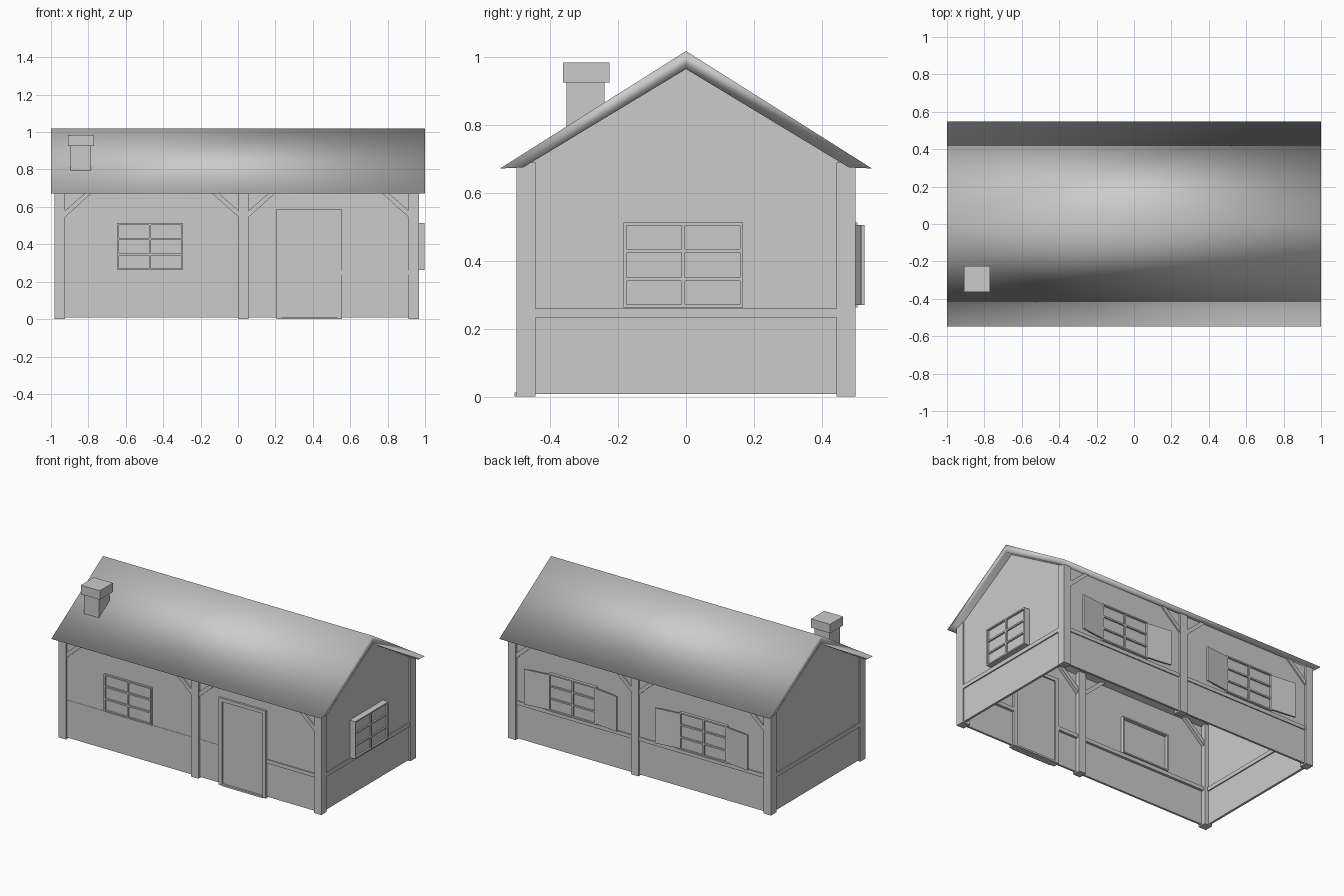
import bpy, bmesh
from math import radians

if "Cube" in bpy.data.objects:
    bpy.data.objects.remove(bpy.data.objects["Cube"])


def add_box(bm, x0, x1, y0, y1, z0, z1):
    v = [bm.verts.new((x, y, z)) for x in (x0, x1) for y in (y0, y1) for z in (z0, z1)]
    for f in ((0, 1, 3, 2), (4, 6, 7, 5), (0, 4, 5, 1), (2, 3, 7, 6), (0, 2, 6, 4), (1, 5, 7, 3)):
        bm.faces.new([v[i] for i in f])


def finish(bm, name, smooth=False):
    bmesh.ops.recalc_face_normals(bm, faces=bm.faces)
    for f in bm.faces:
        f.smooth = smooth
    me = bpy.data.meshes.new(name)
    bm.to_mesh(me)
    bm.free()
    ob = bpy.data.objects.new(name, me)
    bpy.context.collection.objects.link(ob)
    return ob


def boxes(name, *dims):
    bm = bmesh.new()
    for d in dims:
        add_box(bm, *d)
    return finish(bm, name)


def prism(name, pts, axis, a, b, smooth=False):
    """Extrude a profile (h, z) along x or y from a to b."""
    bm = bmesh.new()
    put = (lambda h, z, t: (t, h, z)) if axis == 'x' else (lambda h, z, t: (h, t, z))
    face = bm.faces.new([bm.verts.new(put(h, z, a)) for h, z in pts])
    new = bmesh.ops.extrude_face_region(bm, geom=[face])['geom']
    shift = (b - a, 0, 0) if axis == 'x' else (0, b - a, 0)
    bmesh.ops.translate(bm, vec=shift, verts=[g for g in new if isinstance(g, bmesh.types.BMVert)])
    return finish(bm, name, smooth)


# Roof: gabled slab with eaves tapering to an edge
half = [(0.548, 0.672), (0.48, 0.675)]
prism('roof', [(0, 1.018)] + half + [(0, 0.965)] + [(-y, z) for y, z in reversed(half)],
      'x', -1, 1, smooth=True)

# Chimney with wider cap, stack foot sits in the roof slope
prism('chimney_stack', [(-0.352, 0.775), (-0.24, 0.845), (-0.24, 0.925), (-0.352, 0.925)],
      'x', -0.895, -0.785)
boxes('chimney_cap', (-0.91, -0.77, -0.363, -0.225, 0.925, 0.985))

# Posts: (x0, x1)
POSTS = [(-0.98, -0.925), (0.003, 0.057), (0.912, 0.967)]
LEFT, MID, RIGHT = POSTS
DOOR = (0.205, 0.555)

# Gable walls and their rails
for side, x0, x1 in (('left', -0.97, -0.955), ('right', 0.942, 0.957)):
    prism(side + '_gable_wall', [(-0.48, 0.008), (0.48, 0.008), (0.48, 0.68), (0, 0.97), (-0.48, 0.68)],
          'x', x0, x1)
    boxes(side + '_rail', (x0 - 0.008, x1 + 0.008, -0.445, 0.445, 0.233, 0.26))

# Long walls, posts, rails and corner braces on front (-1) and back (1)
for name, s in (('front', -1), ('back', 1)):
    def ys(a, b):
        return tuple(sorted((s * a, s * b)))
    boxes(name + '_wall', (-0.96, 0.95, *ys(0.472, 0.486), 0.008, 0.685))
    for i, (a, b) in enumerate(POSTS):
        boxes(f'{name}_post_{i}', (a, b, *ys(0.443, 0.5), 0, 0.69))
    if s < 0:
        spans = [(LEFT[1], MID[0], 0.488), (MID[1], DOOR[0], 0.488), (DOOR[1], RIGHT[0], 0.493)]
    else:
        spans = [(LEFT[1], MID[0], 0.493), (MID[1], RIGHT[0], 0.493)]
    for i, (a, b, out) in enumerate(spans):
        boxes(f'{name}_rail_{i}', (a, b, *ys(0.455, out), 0.235, 0.26))
    feet = [(LEFT[1], 1), (MID[0], -1), (MID[1], 1), (RIGHT[0], -1)]
    for i, (x, d) in enumerate(feet):
        prof = [(0, 0.545), (0, 0.58), (0.12, 0.685), (0.155, 0.685)]
        prism(f'{name}_brace_{i}', [(x + d * u, z) for u, z in prof], 'y', s * 0.45, s * 0.495)


def window(name, centre, out, depth, turn):
    """2 x 3 pane window built facing -y, then turned to its wall."""
    w, z0, z1, t = 0.176, 0.262, 0.513, 0.009
    y0, y1 = -out, -out + depth
    bm = bmesh.new()
    for a, b in ((-w, -w + t), (w - t, w)):
        add_box(bm, a, b, y0, y1, z0, z1)
    for a, b in ((z0, z0 + t), (z1 - t, z1)):
        add_box(bm, -w + t, w - t, y0, y1, a, b)
    add_box(bm, -0.005, 0.005, y0 + 0.002, y0 + 0.02, z0 + t, z1 - t)
    for k in (1, 2):
        z = z0 + (z1 - z0) * k / 3
        add_box(bm, -w + t, w - t, y0 + 0.002, y0 + 0.02, z - 0.005, z + 0.005)
    add_box(bm, -w + t, w - t, y0 + 0.012, y0 + 0.018, z0 + t, z1 - t)
    bmesh.ops.translate(bm, vec=(centre, 0, 0), verts=bm.verts)
    finish(bm, name).rotation_euler.z = radians(turn)


window('front_window', -0.47, 0.499, 0.05, 0)
window('right_window', -0.008, 0.998, 0.065, 90)

# Back windows with slightly opened shutters
for i, x in enumerate((-0.48, 0.49)):
    window(f'back_window_{i}', -x, 0.505, 0.055, 180)
    for side in (-1, 1):
        a, b = sorted((0, side * 0.168))
        sh = boxes(f'shutter_{i}_{"left" if side < 0 else "right"}', (a, b, -0.01, 0, 0.27, 0.505))
        sh.location = (x + side * 0.176, 0.505, 0)
        sh.rotation_euler.z = radians(side * 7)

# Door, its frame and threshold
d0, d1 = DOOR
boxes('door_frame', (d0, d0 + 0.028, -0.5, -0.455, 0, 0.562), (d1 - 0.024, d1, -0.5, -0.455, 0, 0.562),
      (d0, d1, -0.5, -0.455, 0.562, 0.585))
boxes('door', (d0 + 0.028, d1 - 0.024, -0.492, -0.465, 0.01, 0.562))
boxes('door_threshold', (d0 + 0.028, d1 - 0.024, -0.505, -0.455, 0, 0.012))
